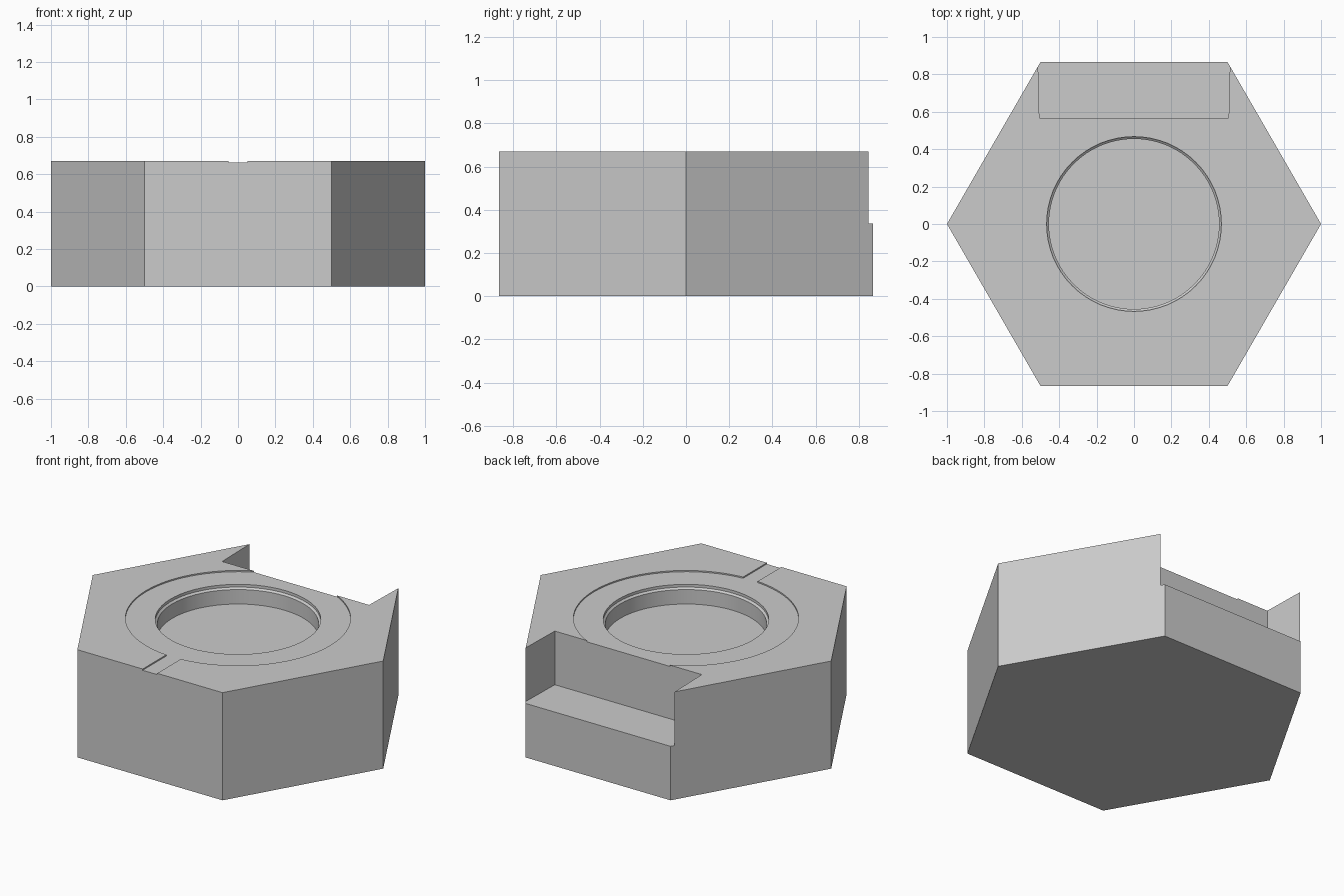
import bpy, bmesh, math

if "Cube" in bpy.data.objects:
    bpy.data.objects.remove(bpy.data.objects["Cube"], do_unlink=True)

HEIGHT = 0.67
RECESS_Z = HEIGHT - 0.008
OVER = HEIGHT + 0.1

grey = bpy.data.materials.new("plain grey")
grey.use_nodes = True
grey.diffuse_color = (0.6, 0.6, 0.6, 1)
grey.node_tree.nodes["Principled BSDF"].inputs["Base Color"].default_value = (0.6, 0.6, 0.6, 1)


def circle(radius, count):
    return [(radius * math.cos(math.tau * i / count), radius * math.sin(math.tau * i / count))
            for i in range(count)]


def loft(name, layers):
    """Closed solid through stacked outlines, given as (outline, z) pairs."""
    bm = bmesh.new()
    rings = [[bm.verts.new((x, y, z)) for x, y in outline] for outline, z in layers]
    bm.faces.new(rings[0][::-1])
    bm.faces.new(rings[-1])
    n = len(rings[0])
    for low, high in zip(rings, rings[1:]):
        for i in range(n):
            j = (i + 1) % n
            bm.faces.new((low[i], low[j], high[j], high[i]))
    bmesh.ops.recalc_face_normals(bm, faces=bm.faces)
    mesh = bpy.data.meshes.new(name)
    bm.to_mesh(mesh)
    bm.free()
    mesh.materials.append(grey)
    obj = bpy.data.objects.new(name, mesh)
    bpy.context.collection.objects.link(obj)
    return obj


# Hexagonal block
hexagon = circle(1, 6)
body = loft("hexagonal_block", [(hexagon, 0), (hexagon, HEIGHT)])

# Shallow ring recess and the channel leading to the front face
ring = circle(0.635, 96)
channel = [(-0.05, -1), (0.05, -1), (0.05, -0.5), (-0.05, -0.5)]
# Slightly flared step across the back
step = [(-0.506, 0.567), (0.506, 0.567), (0.514, 0.9), (-0.514, 0.9)]
# Round socket with a narrow bevelled lip
wall, lip = circle(0.455, 64), circle(0.467, 64)

cutters = [
    loft("ring_cutter", [(ring, RECESS_Z), (ring, OVER)]),
    loft("channel_cutter", [(channel, RECESS_Z), (channel, OVER)]),
    loft("step_cutter", [(step, 0.336), (step, OVER)]),
    loft("socket_cutter", [(wall, 0.545), (wall, 0.635), (lip, 0.645), (lip, OVER)]),
]

bpy.context.view_layer.objects.active = body
for cutter in cutters:
    mod = body.modifiers.new(cutter.name, "BOOLEAN")
    mod.operation = "DIFFERENCE"
    mod.solver = "EXACT"
    mod.object = cutter
    bpy.ops.object.modifier_apply(modifier=mod.name)
    bpy.data.objects.remove(cutter, do_unlink=True)

# Smooth round walls, crisp edges
bpy.ops.object.select_all(action="DESELECT")
body.select_set(True)
bpy.ops.object.shade_smooth_by_angle(angle=math.radians(30))
